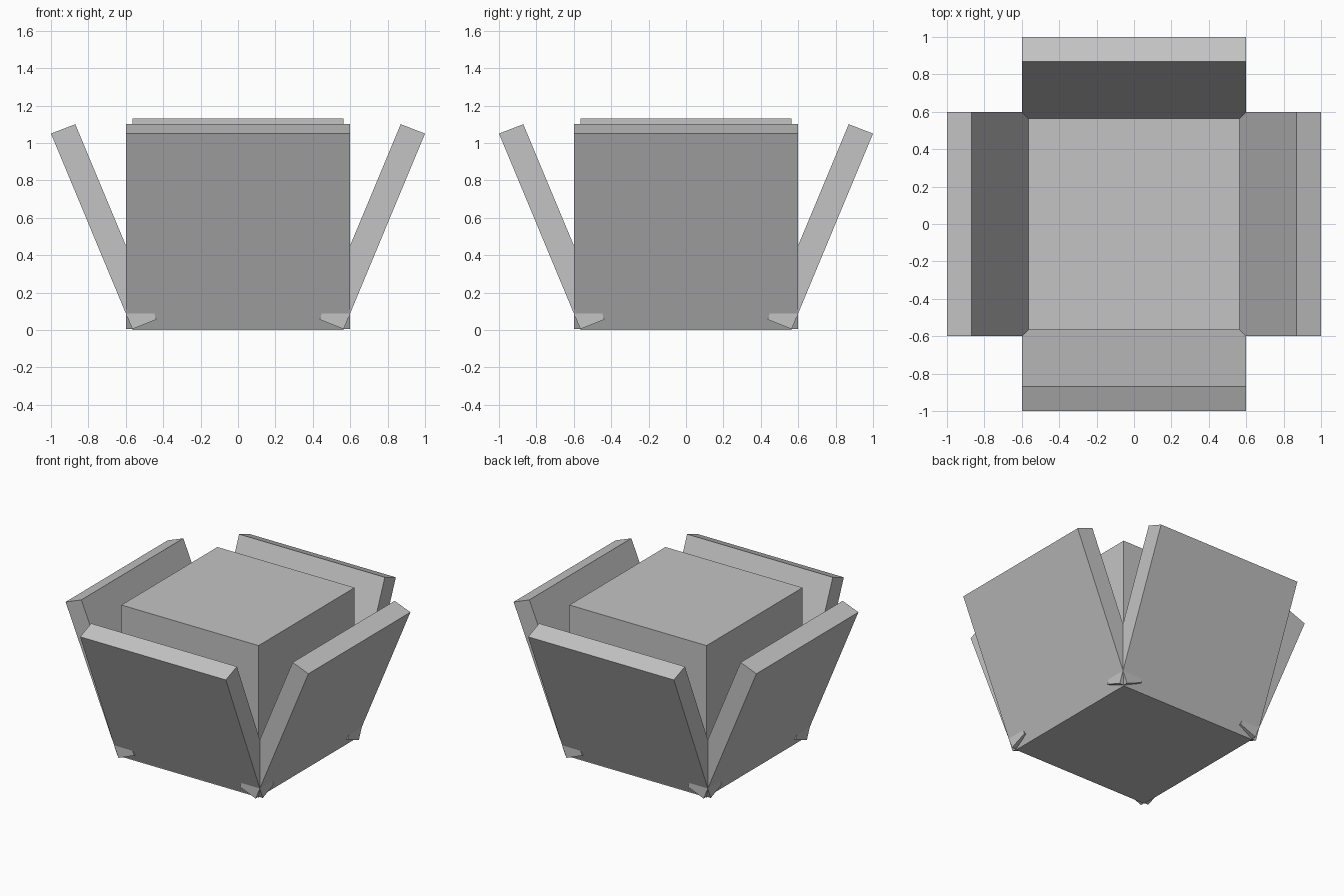
import bpy
import bmesh
from math import pi
from mathutils import Matrix

default = bpy.data.objects.get("Cube")
if default:
    bpy.data.objects.remove(default, do_unlink=True)

GREY = (0.55, 0.55, 0.55, 1.0)
grey = bpy.data.materials.new("plain grey")
grey.use_nodes = True
grey.diffuse_color = GREY
grey.node_tree.nodes["Principled BSDF"].inputs["Base Color"].default_value = GREY


def add_object(name, bm):
    bmesh.ops.recalc_face_normals(bm, faces=bm.faces[:])
    mesh = bpy.data.meshes.new(name)
    bm.to_mesh(mesh)
    bm.free()
    mesh.materials.append(grey)
    obj = bpy.data.objects.new(name, mesh)
    bpy.context.collection.objects.link(obj)
    return obj


# Central block
SIDE = 1.13
bm = bmesh.new()
bmesh.ops.create_cube(bm, size=SIDE, matrix=Matrix.Translation((0, 0, SIDE / 2)))
add_object("inner_block", bm)

# Slab leaning outwards: profile in the y-z plane, extruded along x
HALF_WIDTH = 0.6
PROFILE = [(-0.565, 0.005), (-1.0, 1.05), (-0.87, 1.1), (-0.435, 0.057)]


def leaning_panel(name, angle):
    bm = bmesh.new()
    face = bm.faces.new([bm.verts.new((-HALF_WIDTH, y, z)) for y, z in PROFILE])
    out = bmesh.ops.extrude_face_region(bm, geom=[face])
    moved = [v for v in out["geom"] if isinstance(v, bmesh.types.BMVert)]
    bmesh.ops.translate(bm, verts=moved, vec=(2 * HALF_WIDTH, 0, 0))
    bmesh.ops.rotate(bm, verts=bm.verts[:], cent=(0, 0, 0),
                     matrix=Matrix.Rotation(angle, 3, "Z"))
    add_object(name, bm)


# Four panels around the block
for i, side in enumerate(("front", "left", "back", "right")):
    leaning_panel(side + "_panel", i * pi / 2)
